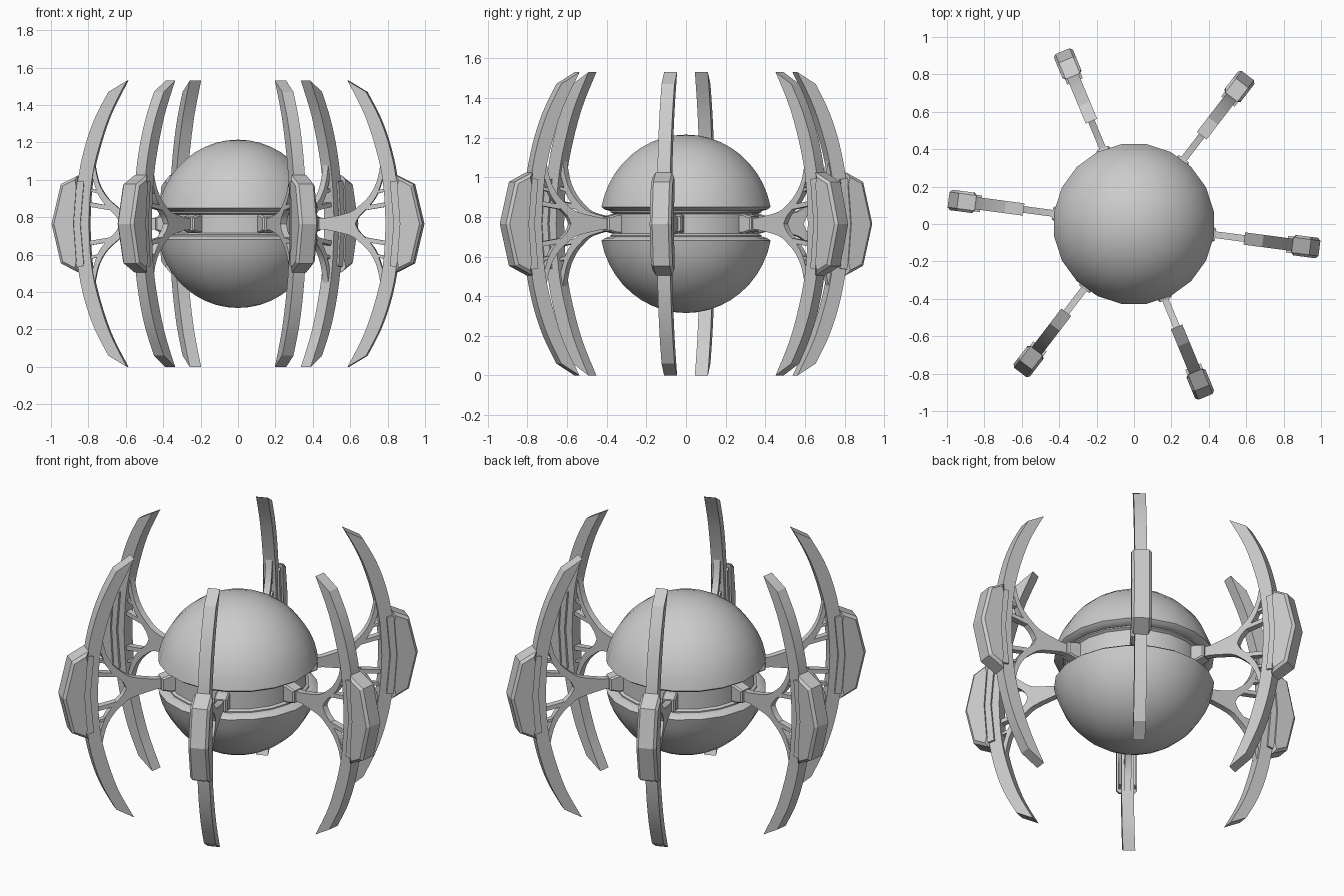
import bpy, bmesh, math

if "Cube" in bpy.data.objects:
    bpy.data.objects.remove(bpy.data.objects["Cube"])

C = 0.765            # height of the sphere centre
SEG = 20             # sides of the round body
ARM_ANGLES = [-7.5 + 60 * k for k in range(6)]


def make(name, bm, smooth=None):
    bmesh.ops.recalc_face_normals(bm, faces=bm.faces)
    me = bpy.data.meshes.new(name)
    bm.to_mesh(me)
    bm.free()
    ob = bpy.data.objects.new(name, me)
    bpy.context.collection.objects.link(ob)
    if smooth:
        bpy.ops.object.select_all(action='DESELECT')
        ob.select_set(True)
        bpy.context.view_layer.objects.active = ob
        bpy.ops.object.shade_smooth_by_angle(angle=math.radians(smooth))
    return ob


def lathe(name, profile):
    """Spin an (r, z) profile around the vertical axis."""
    bm = bmesh.new()
    a = math.pi / SEG
    vs = [bm.verts.new((r * math.cos(a), r * math.sin(a), C + z)) for r, z in profile]
    es = [bm.edges.new(p) for p in zip(vs, vs[1:])]
    bmesh.ops.spin(bm, geom=vs + es, cent=(0, 0, 0), axis=(0, 0, 1),
                   angle=2 * math.pi, steps=SEG, use_duplicate=False)
    bmesh.ops.remove_doubles(bm, verts=bm.verts, dist=1e-4)
    return make(name, bm, 30)


def prism(bm, outline, width, bevel=0.0):
    """Extrude an (r, z) outline sideways, optionally chamfering both rims."""
    n = len(outline)
    area = sum(outline[i][0] * outline[(i + 1) % n][1] -
               outline[(i + 1) % n][0] * outline[i][1] for i in range(n))
    h = width / 2
    a = [bm.verts.new((r, -h, C + z)) for r, z in outline]
    b = [bm.verts.new((r, h, C + z)) for r, z in outline]
    caps = [bm.faces.new(a), bm.faces.new(b[::-1])]
    for i in range(n):
        j = (i + 1) % n
        bm.faces.new((a[j], a[i], b[i], b[j]))
    if bevel:
        rim = list({e for f in caps for e in f.edges})
        bmesh.ops.bevel(bm, geom=rim, offset=bevel, segments=1,
                        affect='EDGES', profile=0.5)


def mirrored(half):
    """Close an upper half outline with its reflection below the centre."""
    return half + [(r, -z) for r, z in reversed(half) if abs(z) > 1e-6]


def smooth_curve(pts, steps=4):
    """Catmull-Rom interpolation through points."""
    p = [pts[0]] + pts + [pts[-1]]
    out = []
    for i in range(1, len(p) - 2):
        for s in range(steps):
            t = s / steps
            out.append(tuple(0.5 * (2 * b + (c - a) * t + (2 * a - 5 * b + 4 * c - d) * t * t
                                    + (3 * b - a - 3 * c + d) * t ** 3)
                             for a, b, c, d in zip(p[i - 1], p[i], p[i + 1], p[i + 2])))
    return out + [pts[-1]]


def bar(bm, p, q, thick, width):
    dx, dz = q[0] - p[0], q[1] - p[1]
    l = math.hypot(dx, dz)
    nx, nz = -dz / l * thick / 2, dx / l * thick / 2
    prism(bm, [(p[0] + nx, p[1] + nz), (q[0] + nx, q[1] + nz),
               (q[0] - nx, q[1] - nz), (p[0] - nx, p[1] - nz)], width)


# Two domes with chamfered rims, and the recessed core between them
start = math.asin(0.085 / 0.45)
dome = [(0.44 / 0.45 * 0.45 * math.cos(t), 0.45 * math.sin(t))
        for t in [start + (math.pi / 2 - start) * i / 10 for i in range(11)]]
dome[-1] = (0.0, 0.45)
rim = [(0.0, 0.065), (0.39, 0.065), (0.415, 0.072)]
lathe("upper_dome", rim + dome)
lathe("lower_dome", [(r, -z) for r, z in rim + dome])
lathe("core_band", [(0, 0.07), (0.385, 0.07), (0.385, 0.058), (0.37, 0.05),
                    (0.37, -0.05), (0.385, -0.058), (0.385, -0.07), (0, -0.07)])

# Curved blade running from bottom tip to top tip
blade = bmesh.new()
inner = smooth_curve([(0.595, 0.765), (0.69, 0.575), (0.76, 0.355),
                      (0.79, 0.185), (0.80, 0.0)])
outer = smooth_curve([(0.695, 0.705), (0.77, 0.56), (0.825, 0.40),
                      (0.86, 0.22), (0.87, 0.0)])
top_in, top_out = inner, outer
ring = (top_in + [(r, -z) for r, z in reversed(top_in[:-1])]
        + [(r, -z) for r, z in top_out[:-1]] + top_out[::-1])
prism(blade, ring, 0.066)

# Armoured pod on the outside of the blade: stepped layers
pod = bmesh.new()
prism(pod, [(0.855, 0.26), (0.95, 0.212), (1.0, 0.0), (0.95, -0.212),
            (0.855, -0.26), (0.865, -0.2), (0.88, 0), (0.865, 0.2)], 0.11, 0.014)
prism(pod, [(0.825, 0.225), (0.89, 0.235), (0.92, 0.0), (0.89, -0.235),
            (0.825, -0.225), (0.845, 0)], 0.09)

# Forked strut joining the core to the blade
fork = bmesh.new()
upper = smooth_curve([(0.47, 0.03), (0.60, 0.06), (0.66, 0.10), (0.71, 0.15),
                      (0.75, 0.225), (0.775, 0.34)], 3)
under = smooth_curve([(0.80, 0.30), (0.765, 0.19), (0.74, 0.135), (0.70, 0.085),
                      (0.655, 0.04), (0.635, 0.0)], 3)
half = [(0.36, 0.03)] + upper + under
prism(fork, mirrored(half), 0.036)
for s in (1, -1):
    bar(fork, (0.69, s * 0.085), (0.84, s * 0.11), 0.024, 0.036)
    bar(fork, (0.735, s * 0.165), (0.81, s * 0.185), 0.016, 0.03)

# Tapered socket gripping the core
socket = bmesh.new()
prism(socket, mirrored([(0.34, 0.05), (0.39, 0.05), (0.44, 0.036)]), 0.075, 0.008)

# Copy every arm part around the body
for name, bm in (("arm_blade", blade), ("arm_pod", pod),
                 ("arm_fork", fork), ("arm_socket", socket)):
    first = make(name, bm, 20 if name in ("arm_blade", "arm_fork") else None)
    for k, ang in enumerate(ARM_ANGLES):
        ob = first if k == 0 else first.copy()
        if k:
            ob.name = f"{name}_{k + 1}"
            bpy.context.collection.objects.link(ob)
        ob.rotation_euler = (0, 0, math.radians(ang))
